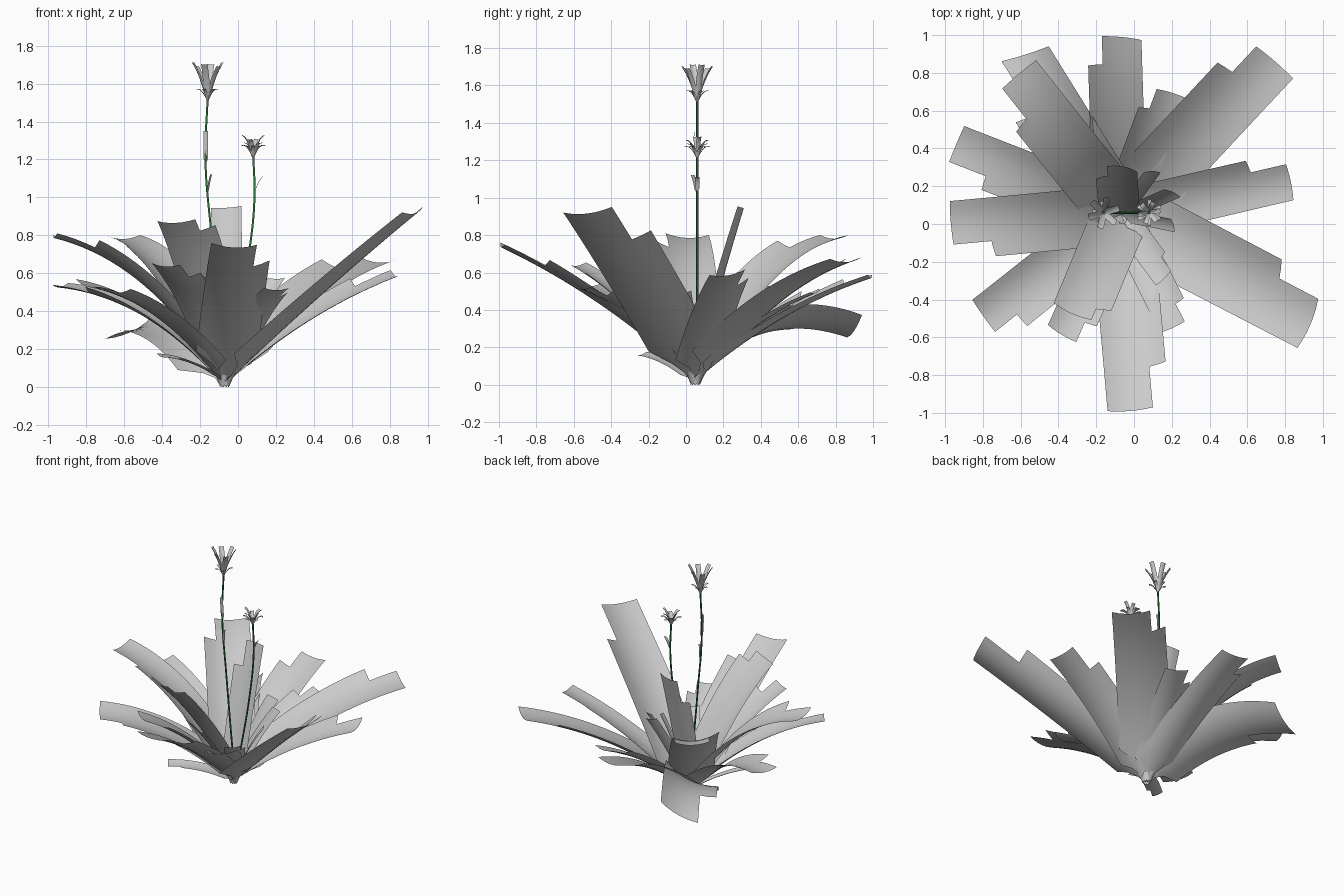
import bpy, bmesh, math
from mathutils import Vector

if "Cube" in bpy.data.objects:
    bpy.data.objects.remove(bpy.data.objects["Cube"])

BASE = Vector((-0.07, 0.05, 0.02))


def strip(name, base, left, right, bulge=0.08, extra=0.36, cup=0.09, rows=20, cols=6,
          shoulder=0.8, taper=0.15, power=3):
    """Arched, channelled blade from a narrow stalk to a tip edge; its left margin stops early in a step."""
    left, right = Vector(left), Vector(right)
    tip = (left + right) / 2
    w = (left - right).length
    side = (left - right).normalized()
    run = tip - base
    out = Vector((run.x, run.y, 0))
    # control point lifts the chord so the blade leans outward at the end
    ctrl = base + run * 0.5 + Vector((0, 0, bulge * 2)) - out * bulge * 0.5
    n_extra = 2 if extra else 0
    xs = [-w / 2 + w * i / cols for i in range(cols + 1)]
    xs += [w / 2 + w * extra * (i + 1) / n_extra for i in range(n_extra)]
    verts, faces = [], []
    for r in range(rows + 1):
        t = r / rows
        c = base * (1 - t) ** 2 + ctrl * 2 * t * (1 - t) + tip * t * t
        tan = ((ctrl - base) * (1 - t) + (tip - ctrl) * t).normalized()
        nrm = tan.cross(side)
        if nrm.dot(Vector((0, 0, 1)) - out * 0.5) < 0:
            nrm = -nrm
        nrm.normalize()
        f = 0.15 + 0.85 * min(1, t / taper) ** power
        for x in xs:
            xx = (x - extra * w / 2 * (1 - t)) * f
            p = c + side * xx + nrm * (cup * w * (2 * xx / w) ** 2)
            p.z = max(p.z, 0)
            verts.append(p)
    m = len(xs)
    for r in range(rows):
        # the extra margin columns end at the shoulder
        limit = m - 1 if r < rows * shoulder else cols
        for c in range(limit):
            a = r * m + c
            faces.append((a, a + 1, a + m + 1, a + m))
    me = bpy.data.meshes.new(name)
    me.from_pydata(verts, [], faces)
    bm = bmesh.new()
    bm.from_mesh(me)
    bmesh.ops.delete(bm, geom=[v for v in bm.verts if not v.link_faces], context='VERTS')
    for f in bm.faces:
        f.smooth = True
    bm.to_mesh(me)
    bm.free()
    ob = bpy.data.objects.new(name, me)
    bpy.context.collection.objects.link(ob)
    return ob


# Large leaves: left tip corner, right tip corner, arch, shoulder position
leaves = [
    ((0.10, -0.98, 0.73), (-0.14, -1.00, 0.74), 0.05, 0.77),
    ((0.99, -0.40, 0.93), (0.88, -0.66, 0.90), 0.015, 0.8),
    ((0.81, 0.32, 0.60), (0.85, 0.13, 0.57), 0.05, 0.78),
    ((0.65, 0.945, 0.66), (0.845, 0.775, 0.65), 0.085, 0.82),
    ((0.12, 0.72, 0.50), (0.28, 0.67, 0.48), 0.05, 0.82),
    ((-0.17, 1.00, 0.57), (0.04, 0.98, 0.57), 0.055, 0.82),
    ((-0.69, 0.86, 0.23), (-0.44, 0.94, 0.35), 0.15, 0.7),
    ((-0.70, 0.72, 0.78), (-0.52, 0.87, 0.78), 0.14, 0.8),
    ((-0.98, 0.33, 0.52), (-0.90, 0.52, 0.53), 0.10, 0.8),
    ((-0.96, -0.11, 0.79), (-0.98, 0.12, 0.78), 0.13, 0.8),
    ((-0.74, -0.57, 0.51), (-0.86, -0.40, 0.55), 0.09, 0.82),
    ((-0.31, -0.63, 0.63), (-0.46, -0.54, 0.64), 0.06, 0.82),
    ((-0.23, -0.52, 0.87), (-0.43, -0.43, 0.86), 0.07, 0.88),
    ((0.27, -0.52, 0.51), (0.14, -0.58, 0.51), 0.06, 0.82),
    ((-0.14, 0.32, 0.94), (0.02, 0.29, 0.95), 0.02, 0.8),
]
for i, (l, r, b, s) in enumerate(leaves):
    strip(f"leaf_{i + 1}", BASE, l, r, b, shoulder=s)

# Small inner leaves: left tip corner, right tip corner, side step
inner = [
    ((0.16, 0.19, 0.57), (0.25, 0.15, 0.57), 0),
    ((0.20, 0.03, 0.50), (0.22, -0.04, 0.48), 0),
    ((0.05, 0.28, 0.60), (0.14, 0.28, 0.58), 0),
    ((0.20, -0.25, 0.45), (0.12, -0.33, 0.45), 0.3),
    ((-0.12, -0.38, 0.58), (-0.20, -0.34, 0.58), 0.3),
    ((-0.39, -0.27, 0.15), (-0.43, -0.21, 0.17), 0.3),
]
for i, (l, r, e) in enumerate(inner):
    strip(f"inner_leaf_{i + 1}", BASE, l, r, 0.03, e)

# Short dry scales round the foot
for i in range(10):
    a = i * math.tau / 10
    d = Vector((math.cos(a), math.sin(a), 0))
    s = Vector((-d.y, d.x, 0)) * 0.022
    tip = BASE + d * (0.05 + 0.03 * (i % 2)) + Vector((0, 0, 0.07 + 0.03 * (i % 3)))
    strip(f"base_scale_{i + 1}", BASE + d * 0.025 - Vector((0, 0, 0.02)), tip + s, tip - s, 0.01, 0, 0.2, 5, 4)

green = bpy.data.materials.new("stem_green")
green.diffuse_color = (0.03, 0.2, 0.05, 1)
green.use_nodes = True
green.node_tree.nodes["Principled BSDF"].inputs["Base Color"].default_value = green.diffuse_color


def stem(name, pts):
    cu = bpy.data.curves.new(name, 'CURVE')
    cu.dimensions = '3D'
    cu.bevel_depth = 0.006
    cu.bevel_resolution = 1
    cu.use_fill_caps = True
    sp = cu.splines.new('BEZIER')
    sp.bezier_points.add(len(pts) - 1)
    for bp, p in zip(sp.bezier_points, pts):
        bp.co = p
        bp.handle_left_type = bp.handle_right_type = 'AUTO'
    ob = bpy.data.objects.new(name, cu)
    bpy.context.collection.objects.link(ob)
    cu.materials.append(green)
    bpy.ops.object.select_all(action='DESELECT')
    bpy.context.view_layer.objects.active = ob
    ob.select_set(True)
    bpy.ops.object.convert(target='MESH')


def flower(name, centre, n, radius, height, width, bulge, phase=0.0, vary=0.0):
    c = Vector(centre)
    for i in range(n):
        a = i * math.tau / n + phase
        d = Vector((math.cos(a), math.sin(a), 0))
        s = Vector((-d.y, d.x, 0)) * width / 2
        tip = c + d * radius + Vector((0, 0, height - vary * (i % 3)))
        strip(f"{name}_{i + 1}", c, tip + s, tip - s, bulge, 0, 0.15, 8, 4, taper=0.4, power=1)


# Flower stems
stem("tall_stem", [(-0.07, 0.06, 0.05), (-0.14, 0.06, 0.8), (-0.172, 0.06, 1.2), (-0.16, 0.06, 1.53)])
stem("short_stem", [(-0.06, 0.06, 0.05), (0.06, 0.06, 0.72), (0.087, 0.06, 1.0), (0.08, 0.06, 1.23)])

# Flower heads: upright petals and short curling sepals
flower("tall_petal", (-0.16, 0.06, 1.50), 6, 0.085, 0.21, 0.035, 0.02, 0.3, 0.01)
flower("tall_sepal", (-0.16, 0.06, 1.50), 5, 0.06, 0.07, 0.02, 0.02, 0.5)
flower("short_petal", (0.08, 0.06, 1.20), 6, 0.06, 0.125, 0.025, 0.025, 0.2, 0.02)
flower("short_sepal", (0.08, 0.06, 1.20), 6, 0.068, 0.07, 0.022, 0.025, 0.5)

# Stem bracts
strip("bract_low", Vector((-0.16, 0.06, 1.02)), (-0.135, 0.045, 1.12), (-0.145, 0.025, 1.12), 0.01, 0, rows=6, cols=4)
strip("bract_high", Vector((-0.17, 0.06, 1.18)), (-0.158, 0.045, 1.35), (-0.183, 0.045, 1.35), 0.0, 0, rows=6, cols=4)
strip("bract_short", Vector((0.09, 0.06, 1.03)), (0.135, 0.072, 1.11), (0.135, 0.048, 1.11), 0.015, 0, rows=6, cols=4)
